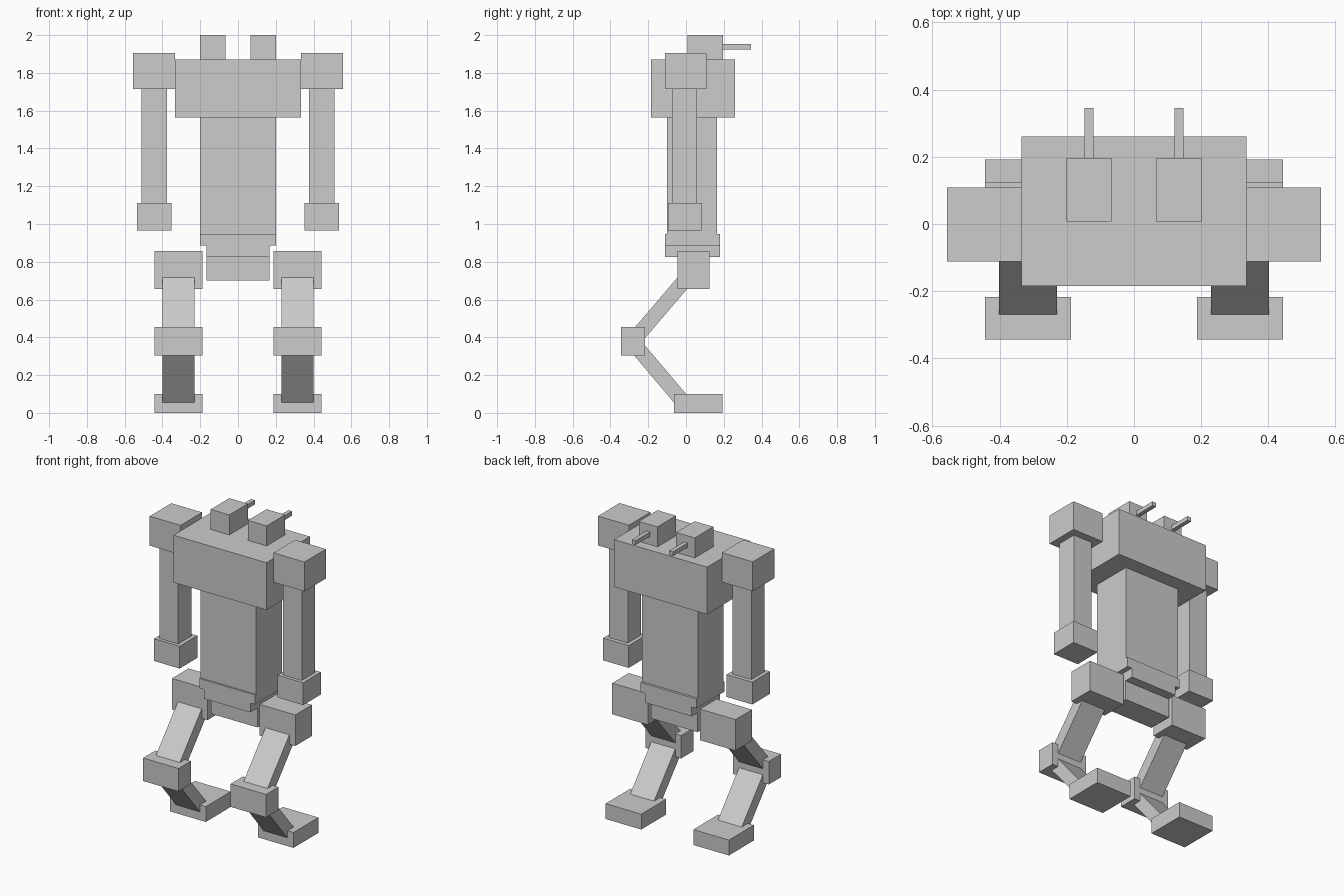
import bpy
from math import atan2, hypot

if "Cube" in bpy.data.objects:
    bpy.data.objects.remove(bpy.data.objects["Cube"])

grey = bpy.data.materials.new("plain_grey")
grey.diffuse_color = (0.604, 0.604, 0.604, 1)
grey.use_nodes = True
grey.node_tree.nodes["Principled BSDF"].inputs["Base Color"].default_value = grey.diffuse_color


def box(name, x, y, z):
    """Axis-aligned box from (min, max) ranges."""
    bpy.ops.mesh.primitive_cube_add(size=1, location=[(r[0] + r[1]) / 2 for r in (x, y, z)])
    ob = bpy.context.object
    ob.name = name
    ob.scale = [r[1] - r[0] for r in (x, y, z)]
    ob.data.materials.append(grey)
    return ob


def limb(name, x, start, end, thickness):
    """Slanted beam between two (y, z) points."""
    dy, dz = end[0] - start[0], end[1] - start[1]
    h, t = hypot(dy, dz) / 2, thickness / 2
    ob = box(name, x, (-h, h), (-t, t))
    ob.location.y = (start[0] + end[0]) / 2
    ob.location.z = (start[1] + end[1]) / 2
    ob.rotation_euler.x = atan2(dz, dy)


def sided(s, a, b):
    return (a, b) if s > 0 else (-b, -a)


# Body
box("chest", (-.334, .334), (-.185, .26), (1.563, 1.87))
box("torso", (-.2, .2), (-.1, .165), (.947, 1.563))
box("belt", (-.2, .2), (-.112, .18), (.885, .947))
box("lower_belt", (-.167, .167), (-.112, .18), (.825, .885))
box("pelvis", (-.167, .167), (-.04, .12), (.70, .825))

for s, side in ((-1, "left"), (1, "right")):
    # Head blocks with thin barrels
    box(side + "_turret", sided(s, .067, .201), (.007, .197), (1.87, 2.0))
    box(side + "_barrel", sided(s, .121, .148), (.197, .345), (1.924, 1.952))
    # Arms
    box(side + "_shoulder", sided(s, .334, .556), (-.112, .109), (1.715, 1.906))
    box(side + "_arm", sided(s, .377, .511), (-.075, .059), (1.11, 1.715))
    box(side + "_hand", sided(s, .352, .536), (-.096, .085), (.965, 1.11))
    # Legs with backward-folded joints
    wide, slim = sided(s, .187, .443), sided(s, .229, .401)
    box(side + "_hip", wide, (-.045, .125), (.655, .857))
    limb(side + "_thigh", slim, (.04, .756), (-.281, .381), .078)
    box(side + "_knee", wide, (-.343, -.217), (.305, .454))
    limb(side + "_shin", slim, (-.281, .372), (0, .04), .078)
    box(side + "_foot", wide, (-.063, .192), (0, .10))
